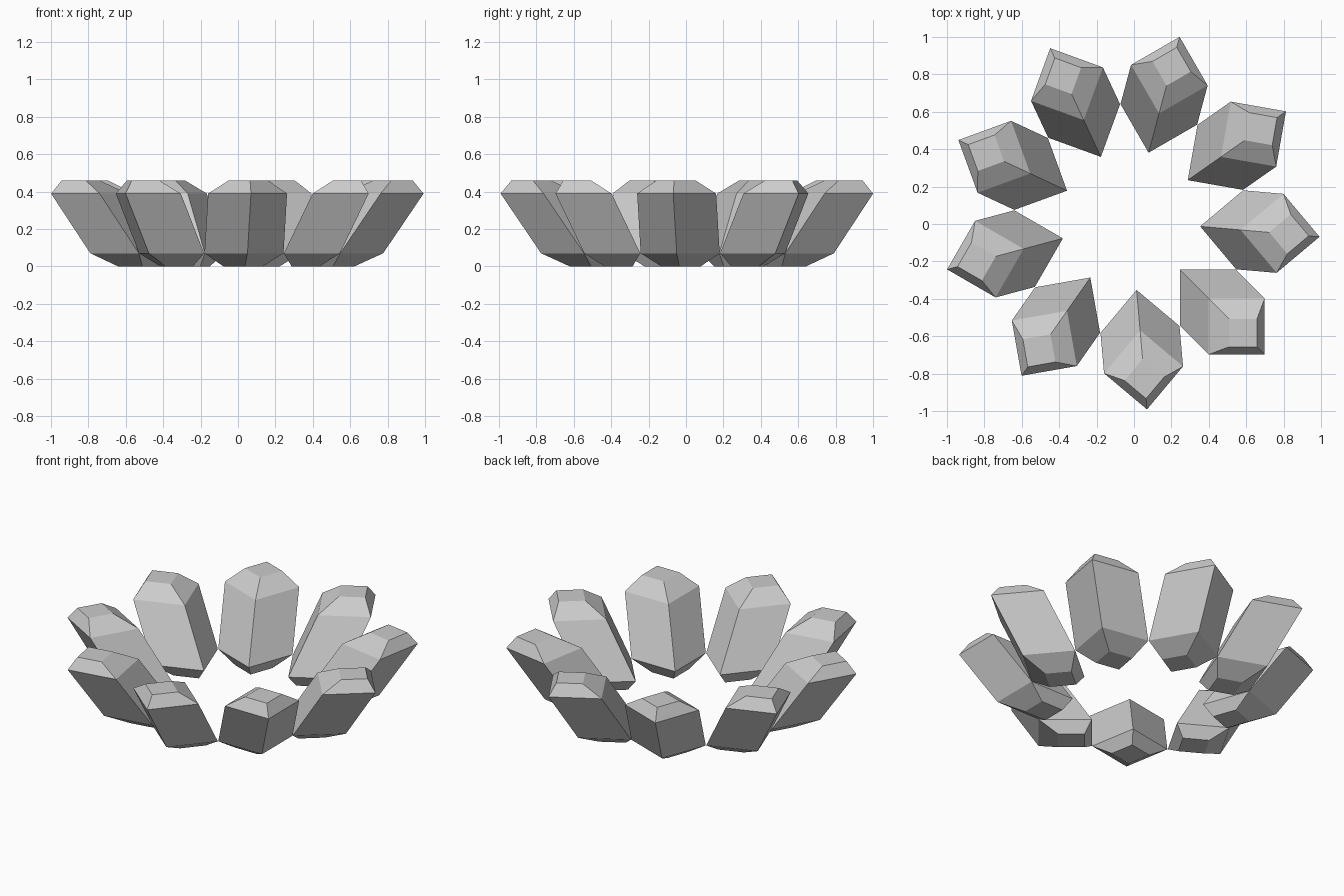
import bpy
import bmesh
from math import cos, sin, pi, radians

cube = bpy.data.objects.get("Cube")
if cube:
    bpy.data.objects.remove(cube, do_unlink=True)

# One plain grey for everything
grey = bpy.data.materials.new("light_grey")
grey.use_nodes = True
color = (0.6, 0.6, 0.6, 1)
grey.diffuse_color = color
grey.node_tree.nodes["Principled BSDF"].inputs["Base Color"].default_value = color

# Petal sections: distance from ring centre, half diagonal, height
SECTIONS = [(0.538, 0.106, 0), (0.586, 0.212, 0.07),
            (0.803, 0.212, 0.389), (0.851, 0.106, 0.459)]
RING_CENTRE = (-0.019, 0.02, 0)
COUNT = 9


def petal_mesh():
    """Leaning square bar with bevelled ends, one corner pointing outward."""
    bm = bmesh.new()
    rings = [[bm.verts.new((r + d * cos(i * pi / 2), d * sin(i * pi / 2), z))
              for i in range(4)] for r, d, z in SECTIONS]
    for low, high in zip(rings, rings[1:]):
        for i in range(4):
            j = (i + 1) % 4
            bm.faces.new((low[i], low[j], high[j], high[i]))
    bm.faces.new(rings[0][::-1])
    bm.faces.new(rings[-1])
    bmesh.ops.recalc_face_normals(bm, faces=bm.faces[:])
    mesh = bpy.data.meshes.new("petal")
    bm.to_mesh(mesh)
    bm.free()
    mesh.materials.append(grey)
    return mesh


# Ring of identical petals
mesh = petal_mesh()
for k in range(COUNT):
    petal = bpy.data.objects.new(f"petal_{k + 1}", mesh)
    petal.location = RING_CENTRE
    petal.rotation_euler.z = radians(-45 + k * 360 / COUNT)
    bpy.context.collection.objects.link(petal)
